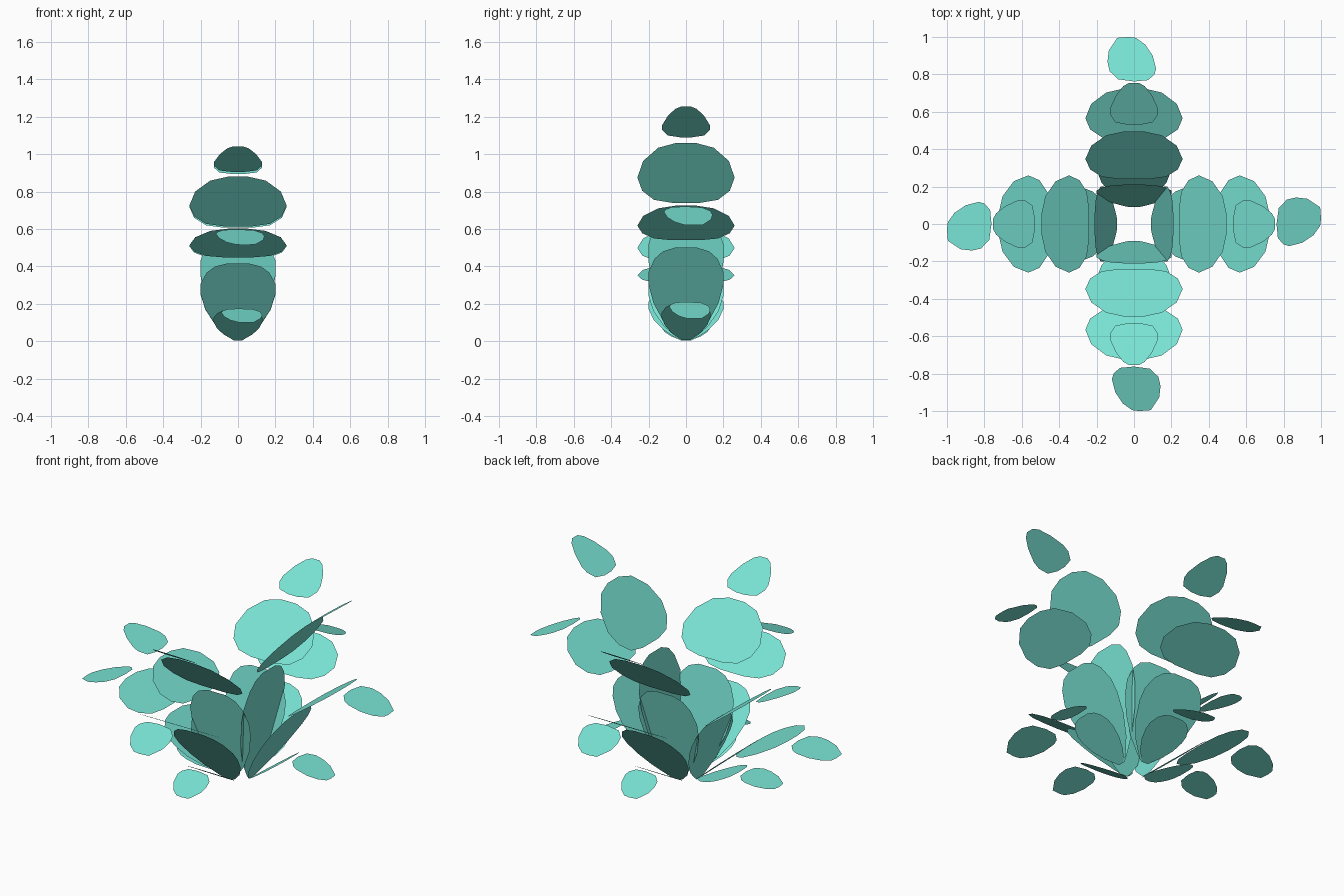
import bpy, bmesh, math

if "Cube" in bpy.data.objects:
    bpy.data.objects.remove(bpy.data.objects["Cube"])

# Leaf outlines: (position along leaf 0-1, relative half-width 0-1)
STALK = [(0, .12), (.05, .27), (.2, .6), (.4, .87), (.6, 1), (.74, 1), (.88, .84), (.96, .62), (1, .3)]
BROAD = [(0, .3), (.05, .66), (.2, .9), (.42, 1), (.7, .88), (.92, .57), (1, .2)]
TIP = [(0, .25), (.06, .78), (.24, 1), (.4, 1), (.7, .76), (.92, .45), (1, .2)]

# Lopsided drooping tip: (position along leaf, sideways offset in units)
DROOP = [(1, .03), (.98, .09), (.69, .135), (.44, .142), (.23, .13), (.05, .085), (0, 0),
         (.03, -.075), (.16, -.11), (.29, -.118), (.58, -.1), (.83, -.06), (.98, -.01)]


def symmetric(profile, half):
    right = [(t, -w * half) for t, w in profile]
    left = [(t, w * half) for t, w in reversed(profile)]
    return right + left


# Leaves: outline, start (radius, height), end (radius, height)
LEAVES = [
    # steep frond
    (symmetric(STALK, .20), (.09, .005), (.21, .70)),
    (symmetric(BROAD, .26), (.24, .74), (.495, 1.06)),
    (symmetric(TIP, .127), (.53, 1.09), (.755, 1.255)),
    # middle frond
    (symmetric(STALK, .20), (.09, .005), (.42, .50)),
    (symmetric(BROAD, .26), (.45, .54), (.725, .725)),
    (DROOP, (.762, .72), (1.0, .62)),
    # low frond
    (symmetric(STALK, .13), (.09, .005), (.37, .205)),
    ([(t, v * .84 + .01) for t, v in DROOP], (.40, .21), (.605, .12)),
]

leaf_mat = bpy.data.materials.new("leaf_teal")
leaf_mat.diffuse_color = (.19, .77, .66, 1)
leaf_mat.use_nodes = True
leaf_mat.node_tree.nodes["Principled BSDF"].inputs["Base Color"].default_value = leaf_mat.diffuse_color


def fronds(name, angle, height):
    """Three flat-leaved fronds reaching out in one direction."""
    c, s = math.cos(angle), math.sin(angle)
    bm = bmesh.new()
    for outline, (r0, z0), (r1, z1) in LEAVES:
        verts = []
        for t, v in outline:
            r = r0 + (r1 - r0) * t
            z = (z0 + (z1 - z0) * t) * height
            verts.append(bm.verts.new((r * c - v * s, r * s + v * c, z)))
        face = bm.faces.new(verts)
        face.normal_update()
        if face.normal.z < 0:
            face.normal_flip()
    mesh = bpy.data.meshes.new(name)
    bm.to_mesh(mesh)
    bm.free()
    mesh.materials.append(leaf_mat)
    obj = bpy.data.objects.new(name, mesh)
    bpy.context.collection.objects.link(obj)


# Four directions, each with its own height
fronds("right_fronds", 0, 1.0)
fronds("back_fronds", math.pi / 2, .82)
fronds("left_fronds", math.pi, .57)
fronds("front_fronds", -math.pi / 2, .83)
